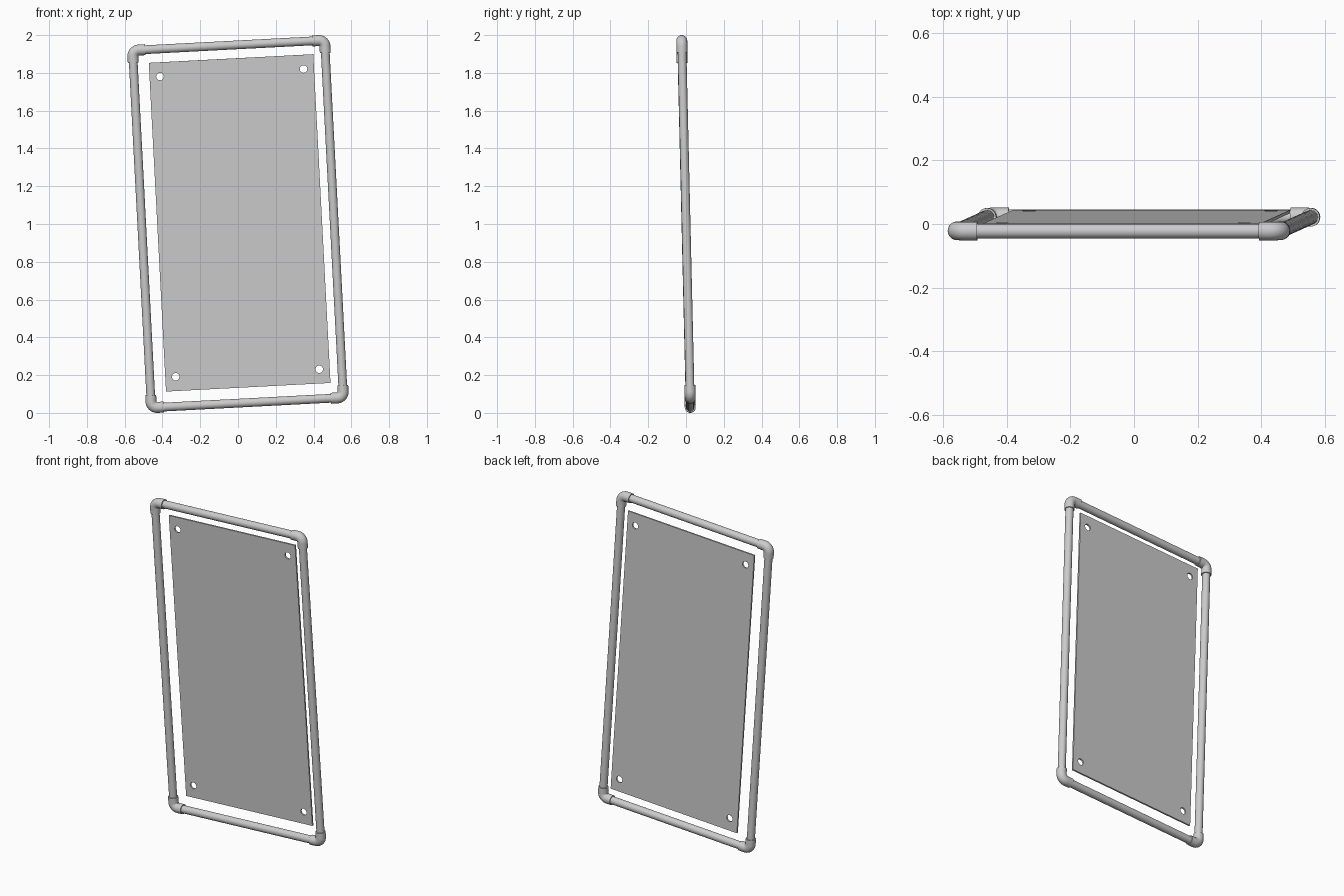
import bpy, bmesh
from math import sin, cos, pi, radians
from mathutils import Vector, Matrix

if "Cube" in bpy.data.objects:
    bpy.data.objects.remove(bpy.data.objects["Cube"])

HW, HH = 0.509, 0.9475        # half size of the frame along tube centre lines
TUBE_R, FIT_R = 0.023, 0.029  # tube and elbow fitting radii
BEND, LEG = 0.032, 0.066      # elbow bend radius, leg length from the corner
SIDES = 32
# Whole model leans forward slightly and is turned in its own plane
PLACE = (Matrix.Translation((0, 0, 1)) @ Matrix.Rotation(radians(-3), 4, 'Y')
         @ Matrix.Rotation(radians(1.35), 4, 'X'))


def sweep(name, path, radius):
    """Round bar along a path lying in the local XZ plane."""
    bm = bmesh.new()
    pts = [Vector((x, 0, z)) for x, z in path]
    rings = []
    for i, p in enumerate(pts):
        t = (pts[min(i + 1, len(pts) - 1)] - pts[max(i - 1, 0)]).normalized()
        side, up = Vector((-t.z, 0, t.x)), Vector((0, 1, 0))
        rings.append([bm.verts.new(p + radius * (side * cos(a) + up * sin(a)))
                      for a in (2 * pi * k / SIDES for k in range(SIDES))])
    for a, b in zip(rings, rings[1:]):
        for k in range(SIDES):
            n = (k + 1) % SIDES
            bm.faces.new((a[k], a[n], b[n], b[k]))
    bm.faces.new(rings[0])
    bm.faces.new(rings[-1])
    bmesh.ops.recalc_face_normals(bm, faces=bm.faces)
    me = bpy.data.meshes.new(name)
    bm.to_mesh(me)
    bm.free()
    ob = bpy.data.objects.new(name, me)
    bpy.context.collection.objects.link(ob)
    finish(ob)


def finish(ob):
    ob.matrix_world = PLACE
    bpy.ops.object.select_all(action='DESELECT')
    ob.select_set(True)
    bpy.context.view_layer.objects.active = ob
    if ob.type == 'CURVE':
        bpy.ops.object.convert(target='MESH')
        ob = bpy.context.object
        ob.data.transform(Matrix.Translation((0.009, 0.018, 0.005))
                          @ Matrix.Rotation(pi / 2, 4, 'X'))
    bpy.ops.object.shade_smooth_by_angle(angle=radians(35))


# Straight tubes
ex, ez = HW - BEND, HH - BEND
for s, side, end in ((-1, "left", "bottom"), (1, "right", "top")):
    sweep(side + "_tube", [(s * HW, -ez), (s * HW, ez)], TUBE_R)
    sweep(end + "_tube", [(-ex, s * HH), (ex, s * HH)], TUBE_R)

# Elbow fittings at the four corners
elbow = [(HW, HH - LEG)]
elbow += [(ex + BEND * cos(a), ez + BEND * sin(a))
          for a in (pi / 2 * k / 10 for k in range(11))]
elbow += [(HW - LEG, HH)]
for sx, side in ((-1, "left"), (1, "right")):
    for sz, end in ((-1, "bottom"), (1, "top")):
        sweep(f"{end}_{side}_elbow", [(sx * x, sz * z) for x, z in elbow], FIT_R)

# Flat panel with a hole near each corner, flush with the back of the tubes
cu = bpy.data.curves.new("panel", 'CURVE')
cu.dimensions, cu.fill_mode, cu.extrude = '2D', 'BOTH', 0.005


def outline(pts):
    sp = cu.splines.new('POLY')
    sp.points.add(len(pts) - 1)
    for p, (x, y) in zip(sp.points, pts):
        p.co = (x, y, 0, 1)
    sp.use_cyclic_u = True


pw, ph = 0.436, 0.8715
outline([(-pw, -ph), (pw, -ph), (pw, ph), (-pw, ph)])
for sx in (-1, 1):
    for sz in (-1, 1):
        outline([(sx * 0.3805 + 0.02 * cos(a), sz * 0.796 + 0.02 * sin(a))
                 for a in (2 * pi * k / 24 for k in range(24))])
panel = bpy.data.objects.new("panel", cu)
bpy.context.collection.objects.link(panel)
finish(panel)
